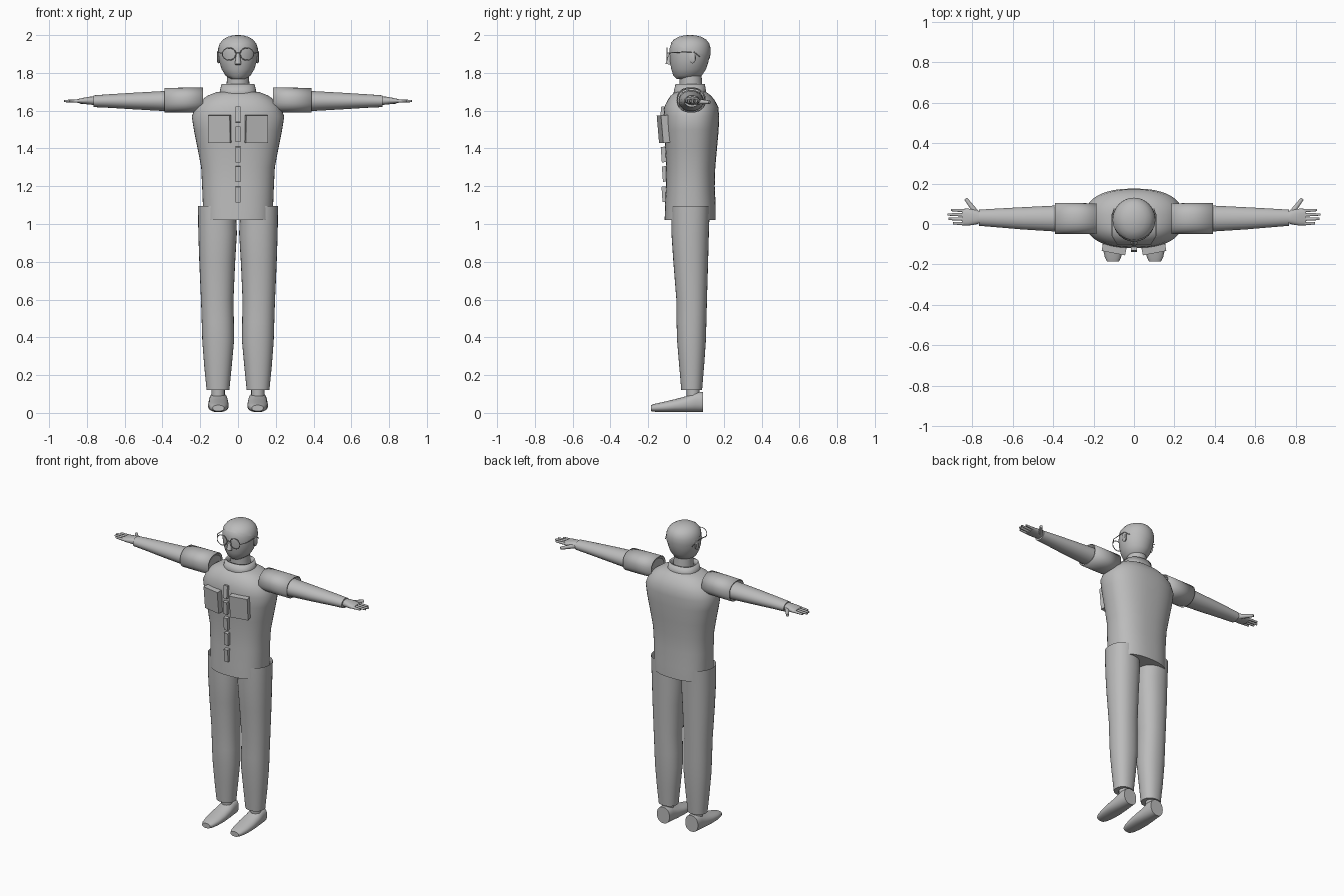
import bpy, bmesh, math
from mathutils import Vector, Matrix

if "Cube" in bpy.data.objects:
    bpy.data.objects.remove(bpy.data.objects["Cube"])

grey = bpy.data.materials.new("plain_grey")
grey.diffuse_color = (0.5, 0.5, 0.5, 1)
grey.use_nodes = True
grey.node_tree.nodes["Principled BSDF"].inputs["Base Color"].default_value = grey.diffuse_color


def finish(name, bm, mirror=False, smooth=True):
    """Turn a bmesh into a named object, optionally mirrored across x."""
    bmesh.ops.recalc_face_normals(bm, faces=bm.faces)
    mesh = bpy.data.meshes.new(name)
    bm.to_mesh(mesh)
    bm.free()
    mesh.materials.append(grey)
    ob = bpy.data.objects.new(name, mesh)
    bpy.context.collection.objects.link(ob)
    bpy.ops.object.select_all(action='DESELECT')
    ob.select_set(True)
    bpy.context.view_layer.objects.active = ob
    if smooth:
        bpy.ops.object.shade_smooth_by_angle(angle=math.radians(40))
    if mirror:
        ob.modifiers.new("mirror", 'MIRROR')
    return ob


def loft(name, axis, rings, n=32, power=2.0, caps=(True, True), mirror=False):
    """Skin rings of (position, centre u, centre v, radius u, radius v)."""
    bm = bmesh.new()
    loops = []
    for t, u, v, ru, rv in rings:
        loop = []
        for i in range(n):
            a = 2 * math.pi * i / n
            c, s = math.cos(a), math.sin(a)
            p = u + ru * math.copysign(abs(c) ** (2 / power), c)
            q = v + rv * math.copysign(abs(s) ** (2 / power), s)
            loop.append(bm.verts.new({'x': (t, p, q), 'y': (p, t, q), 'z': (p, q, t)}[axis]))
        loops.append(loop)
    for a, b in zip(loops, loops[1:]):
        for i in range(n):
            j = (i + 1) % n
            bm.faces.new((a[i], a[j], b[j], b[i]))
    if caps[0]:
        bm.faces.new(loops[0])
    if caps[1]:
        bm.faces.new(loops[-1])
    return finish(name, bm, mirror)


def rod(name, p, q, r1, r2, n=10, mirror=True):
    """Tapered round bar between two points."""
    p, q = Vector(p), Vector(q)
    d = q - p
    bm = bmesh.new()
    m = Matrix.Translation((p + q) / 2) @ d.to_track_quat('Z', 'Y').to_matrix().to_4x4()
    bmesh.ops.create_cone(bm, cap_ends=True, segments=n, radius1=r1, radius2=r2,
                          depth=d.length, matrix=m)
    return finish(name, bm, mirror)


def box(name, centre, size, rx=0, rz=0, mirror=False):
    """Thin block, leaned about x and turned about z."""
    bm = bmesh.new()
    m = (Matrix.Translation(centre) @ Matrix.Rotation(math.radians(rz), 4, 'Z')
         @ Matrix.Rotation(math.radians(rx), 4, 'X') @ Matrix.Diagonal((*size, 1)))
    bmesh.ops.create_cube(bm, size=1, matrix=m)
    return finish(name, bm, mirror, smooth=False)


# Jacket body
loft("jacket", 'z', [
    (1.02, 0, .022, .185, .135), (1.10, 0, .023, .186, .134), (1.20, 0, .023, .19, .129),
    (1.30, 0, .025, .195, .130), (1.40, 0, .027, .214, .137), (1.50, 0, .028, .234, .145),
    (1.57, 0, .028, .245, .147), (1.62, 0, .028, .224, .143), (1.655, 0, .027, .195, .125),
    (1.68, 0, .026, .160, .106), (1.70, 0, .025, .110, .080)], n=48, power=2.4)

# Collar, a thin standing band
collar = loft("collar", 'z', [(1.665, 0, .02, .105, .092), (1.74, 0, .022, .088, .078)],
              n=40, power=2.4, caps=(False, False))
collar.modifiers.new("thickness", 'SOLIDIFY').thickness = 0.01

# Front closure tabs and chest pockets
for z, y in ((1.58, -.121), (1.475, -.122), (1.368, -.117), (1.265, -.111), (1.157, -.113)):
    box("closure_tab", (0, y, z), (.028, .028, .082), rx=4 if z < 1.5 else -6)
box("chest_pocket", (.097, -.118, 1.503), (.118, .04, .145), rx=5, rz=11, mirror=True)

# Trousers, open at the waist
loft("trouser_leg", 'z', [
    (.12, .106, .030, .060, .055), (.25, .106, .030, .073, .066), (.38, .105, .029, .084, .076),
    (.48, .107, .029, .085, .079), (.60, .110, .030, .086, .081), (.80, .110, .025, .095, .092),
    (.95, .108, .022, .102, .099), (1.095, .112, .024, .100, .102)],
     power=2.2, caps=(True, False), mirror=True)

# Shoes, lofted from heel to toe
loft("shoe", 'y', [
    (.09, .104, .058, .046, .053), (.05, .104, .058, .050, .054), (0, .104, .046, .053, .042),
    (-.06, .104, .038, .055, .034), (-.12, .104, .031, .050, .027), (-.165, .104, .027, .040, .021),
    (-.185, .104, .025, .030, .016)], power=2.3, mirror=True)
rod("ankle", (.105, .04, .07), (.105, .035, .14), .035, .035, 16)

# Short sleeve and arm
sleeve = loft("sleeve", 'x', [(.185, .026, 1.658, .075, .066), (.28, .027, 1.656, .077, .066),
                              (.39, .028, 1.655, .077, .065)],
              caps=(False, False), power=2.3, mirror=True)
sleeve.modifiers.new("thickness", 'SOLIDIFY').thickness = 0.006
loft("arm", 'x', [(.19, .027, 1.652, .068, .058), (.39, .027, 1.651, .064, .053),
                  (.55, .028, 1.651, .055, .044), (.68, .030, 1.651, .046, .036),
                  (.765, .031, 1.650, .040, .031)], mirror=True)

# Hand with four fingers and thumb
loft("hand", 'x', [(.755, .032, 1.652, .026, .022), (.785, .034, 1.653, .037, .021),
                   (.82, .034, 1.652, .042, .016), (.85, .034, 1.651, .041, .010)],
     n=20, power=2.4, mirror=True)
for y, tip in ((.066, .905), (.045, .922), (.024, .918), (.003, .895)):
    rod("finger", (.84, y, 1.651), (tip, y * 1.05, 1.651), .009, .006)
rod("thumb", (.775, .05, 1.648), (.832, .125, 1.645), .015, .009)

# Neck and head
rod("neck", (0, .03, 1.65), (0, .022, 1.82), .062, .058, 28, mirror=False)
head_rings = [
    (1.768, 0, .000, .040, .050), (1.785, 0, .008, .066, .075), (1.82, 0, .014, .087, .092),
    (1.86, 0, .017, .099, .102), (1.90, 0, .020, .104, .107), (1.93, 0, .020, .102, .107),
    (1.955, 0, .021, .093, .099), (1.975, 0, .021, .077, .083), (1.99, 0, .021, .052, .057),
    (1.997, 0, .021, .025, .028), (1.999, 0, .021, .006, .007)]
loft("head", 'z', head_rings, n=40)

# Close-cropped hair cap with a slanting lower edge
cap = loft("hair", 'z', [(z, x, y, a + .003, b + .003) for z, x, y, a, b in head_rings[3:]], n=40)
cap.data.transform(Matrix.Translation((0, 0, .001)))
bm = bmesh.new()
bm.from_mesh(cap.data)
bmesh.ops.bisect_plane(bm, geom=bm.verts[:] + bm.edges[:] + bm.faces[:],
                       plane_co=(0, -.08, 1.96), plane_no=(0, .42, 1), clear_inner=True)
bm.to_mesh(cap.data)
bm.free()

# Nose and ears
rod("nose", (0, -.078, 1.915), (0, -.092, 1.845), .008, .017, 12, mirror=False)
loft("ear", 'x', [(.092, .03, 1.882, .014, .026), (.106, .034, 1.884, .019, .034),
                  (.111, .036, 1.884, .012, .025)], n=16, mirror=True)


# Wire spectacles: round rims, bridge and side arms
def wire(name, pts, closed=False):
    for a, b in zip(pts, pts[1:] + (pts[:1] if closed else [])):
        rod(name, a, b, .0025, .0025, 6)


wire("spectacle_rim", [(.047 + .036 * math.cos(k * math.pi / 8), -.1,
                        1.9 + .033 * math.sin(k * math.pi / 8)) for k in range(16)], True)
rod("spectacle_bridge", (-.012, -.1, 1.905), (.012, -.1, 1.905), .0025, .0025, 6, mirror=False)
wire("spectacle_arm", [(.083, -.1, 1.905), (.108, -.06, 1.908), (.110, .04, 1.912),
                       (.098, .075, 1.885)])
